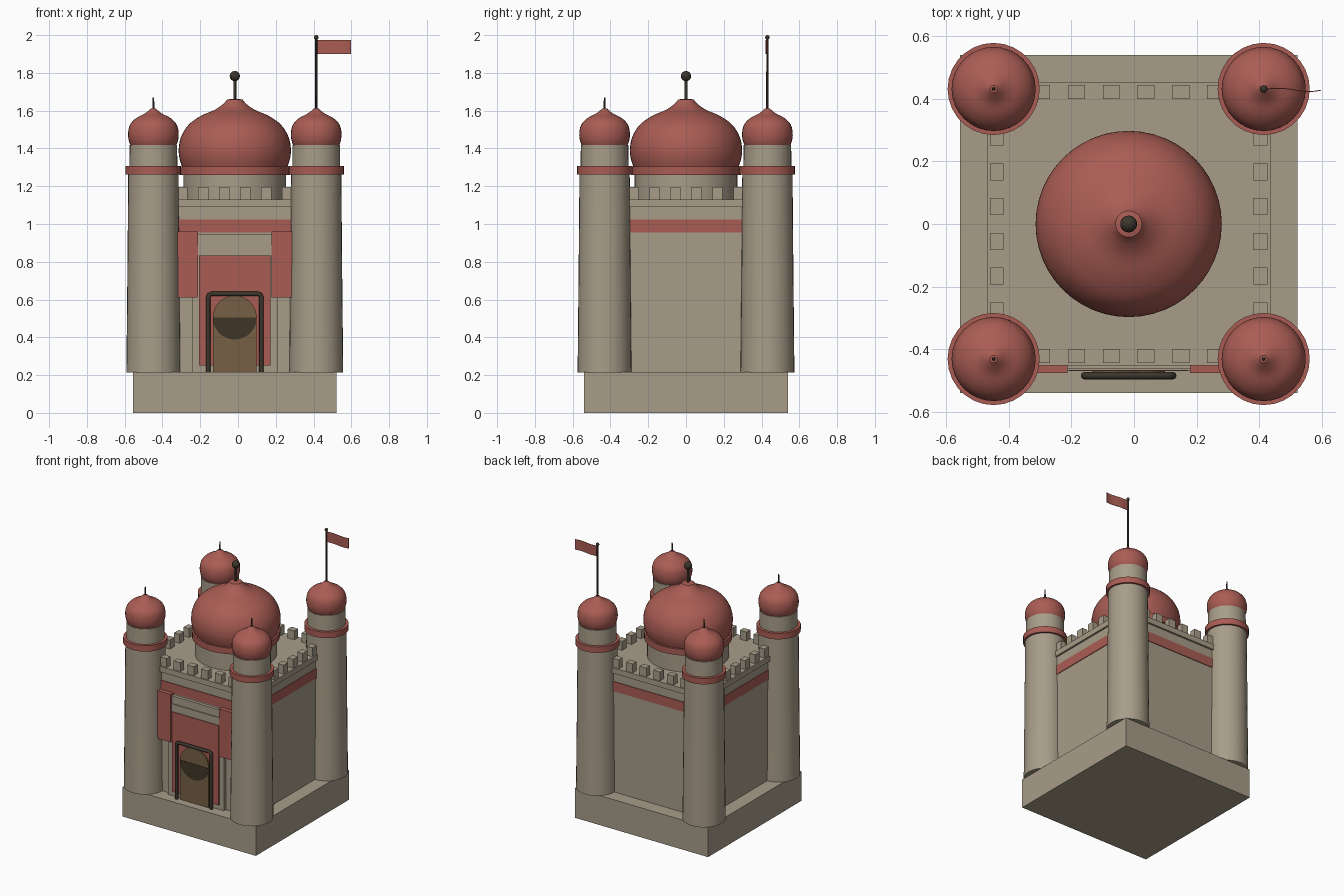
import bpy, bmesh, math
from mathutils import Matrix

if "Cube" in bpy.data.objects:
    bpy.data.objects.remove(bpy.data.objects["Cube"])

CX = -0.017      # building axis (the flag shifts the overall centre)
T = 0.431        # tower offset from the axis


def mat(name, col):
    m = bpy.data.materials.new(name)
    m.diffuse_color = (*col, 1)
    m.use_nodes = True
    m.node_tree.nodes["Principled BSDF"].inputs["Base Color"].default_value = m.diffuse_color
    return m


STONE = mat("sandstone", (0.39, 0.335, 0.25))
RED = mat("brick red", (0.40, 0.108, 0.088))
DARK = mat("dark bronze", (0.045, 0.036, 0.025))
WOOD = mat("brown wood", (0.18, 0.118, 0.06))
SHADE = mat("dark wood", (0.05, 0.036, 0.02))


def finish(name, bm, m, smooth=False):
    bmesh.ops.recalc_face_normals(bm, faces=bm.faces)
    me = bpy.data.meshes.new(name)
    bm.to_mesh(me)
    bm.free()
    me.materials.append(m)
    ob = bpy.data.objects.new(name, me)
    bpy.context.collection.objects.link(ob)
    if smooth:
        bpy.ops.object.select_all(action='DESELECT')
        ob.select_set(True)
        bpy.context.view_layer.objects.active = ob
        bpy.ops.object.shade_smooth_by_angle(angle=math.radians(35))
    return ob


def add_box(bm, x0, x1, y0, y1, z0, z1):
    mtx = Matrix.Translation(((x0 + x1) / 2, (y0 + y1) / 2, (z0 + z1) / 2)) @ \
        Matrix.Diagonal((x1 - x0, y1 - y0, z1 - z0, 1))
    bmesh.ops.create_cube(bm, size=1, matrix=mtx)


def box(name, m, *b):
    bm = bmesh.new()
    add_box(bm, *b)
    return finish(name, bm, m)


def block(name, m, half, z0, z1):
    return box(name, m, CX - half, CX + half, -half, half, z0, z1)


def lathe(name, m, prof, x, y, n=32):
    """Closed solid of revolution from (radius, z) points."""
    bm = bmesh.new()
    rings = [[bm.verts.new((x + r * math.cos(2 * math.pi * i / n),
                            y + r * math.sin(2 * math.pi * i / n), z))
              for i in range(n)] for r, z in prof]
    for a, b in zip(rings, rings[1:]):
        for i in range(n):
            j = (i + 1) % n
            bm.faces.new((a[i], a[j], b[j], b[i]))
    bm.faces.new(rings[0])
    bm.faces.new(rings[-1])
    return finish(name, bm, m, True)


def curve_profile(pts, sub=4):
    """Smooth (Catmull-Rom) version of a short profile."""
    p = [pts[0]] + pts + [pts[-1]]
    out = []
    for i in range(1, len(p) - 2):
        for k in range(sub):
            t = k / sub
            out.append(tuple(0.5 * (2 * b + (c - a) * t + (2 * a - 5 * b + 4 * c - d) * t * t
                                    + (3 * b - a - 3 * c + d) * t ** 3)
                             for a, b, c, d in zip(p[i - 1], p[i], p[i + 1], p[i + 2])))
    return out + [pts[-1]]


def plate(name, m, pts, y0, y1):
    """Outline in (x, z) extruded along y."""
    bm = bmesh.new()
    f = bm.faces.new([bm.verts.new((x, y0, z)) for x, z in pts])
    r = bmesh.ops.extrude_face_region(bm, geom=[f])
    bmesh.ops.translate(bm, vec=(0, y1 - y0, 0),
                        verts=[v for v in r["geom"] if isinstance(v, bmesh.types.BMVert)])
    return finish(name, bm, m)


# plinth, walls, band and cornice
block("plinth", STONE, 0.539, 0, 0.216)
block("main_walls", STONE, 0.438, 0.21, 1.095)
block("wall_band", RED, 0.443, 0.955, 1.025)
block("cornice", STONE, 0.452, 1.09, 1.13)

# battlements
bm = bmesh.new()
for k in range(-3, 4 - 1):
    c = (k + 0.5) * 0.111
    for s in (-1, 1):
        o = s * 0.421
        add_box(bm, CX + c - 0.027, CX + c + 0.027, o - 0.022, o + 0.022, 1.125, 1.195)
        add_box(bm, CX + o - 0.022, CX + o + 0.022, c - 0.027, c + 0.027, 1.125, 1.195)
finish("battlements", bm, STONE)

# corner towers
dome = curve_profile([(0.118, 1.41), (0.13, 1.44), (0.134, 1.48), (0.124, 1.525),
                      (0.092, 1.56), (0.045, 1.585), (0.012, 1.612)])
for sx in (-1, 1):
    for sy in (-1, 1):
        x, y = CX + sx * T, sy * T
        tag = ("left" if sx < 0 else "right") + ("_front" if sy < 0 else "_back")
        lathe("tower_shaft_" + tag, STONE,
              [(0.143, 0.214), (0.138, 0.7), (0.133, 1.27)], x, y)
        lathe("tower_ring_" + tag, RED,
              [(0.12, 1.262), (0.147, 1.262), (0.147, 1.306), (0.12, 1.306)], x, y, 28)
        lathe("tower_neck_" + tag, STONE, [(0.127, 1.27), (0.126, 1.417)], x, y)
        lathe("tower_dome_" + tag, RED, dome, x, y)
        if sx < 0 or sy < 0:
            lathe("tower_spike_" + tag, DARK, [(0.006, 1.6), (0.004, 1.67)], x, y, 8)

# flagpole and waving flag
fx, fy = CX + T, T
lathe("flagpole", DARK, [(0.007, 1.6), (0.006, 1.985)], fx, fy, 10)
bm = bmesh.new()
bmesh.ops.create_uvsphere(bm, u_segments=12, v_segments=8, radius=0.012,
                          matrix=Matrix.Translation((fx, fy, 1.988)))
finish("flagpole_knob", bm, DARK, True)
bm = bmesh.new()
N = 12
cols = []
for i in range(N + 1):
    t = i / N
    yy = fy + 0.006 * math.sin(t * 2 * math.pi) * t ** 0.5 - 0.004 * t
    cols.append([bm.verts.new((fx + 0.183 * t, yy + d, z))
                 for d, z in ((-0.0015, 1.9), (0.0015, 1.9), (0.0015, 1.975), (-0.0015, 1.975))])
for a, b in zip(cols, cols[1:]):
    for i in range(4):
        bm.faces.new((a[i], a[(i + 1) % 4], b[(i + 1) % 4], b[i]))
bm.faces.new(cols[0])
bm.faces.new(cols[-1])
finish("flag", bm, RED, True)

# central drum, ring, onion dome and finial
lathe("dome_drum", STONE, [(0.272, 1.12), (0.272, 1.27)], CX, 0, 48)
lathe("dome_ring", RED, [(0.25, 1.26), (0.292, 1.26), (0.292, 1.305), (0.25, 1.305)], CX, 0, 48)
lathe("main_dome", RED, curve_profile(
    [(0.278, 1.3), (0.292, 1.345), (0.297, 1.395), (0.285, 1.46), (0.245, 1.525),
     (0.18, 1.572), (0.105, 1.605), (0.062, 1.635), (0.042, 1.658)]) + [(0.02, 1.663)], CX, 0, 48)
lathe("finial_rod", DARK, [(0.008, 1.65), (0.008, 1.78)], CX, 0, 12)
bm = bmesh.new()
bmesh.ops.create_uvsphere(bm, u_segments=20, v_segments=12, radius=0.027,
                          matrix=Matrix.Translation((CX, 0, 1.783)))
finish("finial_ball", bm, DARK, True)

# front portal: stone surround, ledge, red panels
box("portal_surround", STONE, CX - 0.225, CX + 0.225, -0.461, -0.43, 0.21, 0.945)
box("portal_ledge", STONE, CX - 0.195, CX + 0.195, -0.468, -0.45, 0.835, 0.89)
box("portal_panel", RED, CX - 0.19, CX + 0.19, -0.470, -0.45, 0.25, 0.833)
for s in (-1, 1):
    a, b = sorted((CX + s * 0.195, CX + s * 0.305))
    box("side_panel", RED, a, b, -0.475, -0.435, 0.61, 0.96)

# arched door with its dark lower shade
R, ZC = 0.116, 0.505
arc = [(CX + R * math.cos(math.pi * i / 24), ZC + R * math.sin(math.pi * i / 24)) for i in range(25)]
plate("door", WOOD, [(CX - R, 0.215)] + [(CX + R, 0.215)] + arc, -0.480, -0.45)
bowl = [(CX + R * math.cos(math.pi * i / 24), ZC - R * math.sin(math.pi * i / 24)) for i in range(25)]
plate("door_shade", SHADE, bowl, -0.483, -0.478)

# door frame: dark rounded bar around the opening
cu = bpy.data.curves.new("door_frame", 'CURVE')
cu.dimensions = '3D'
cu.bevel_depth = 0.012
cu.bevel_resolution = 2
cu.use_fill_caps = True
sp = cu.splines.new('POLY')
w, top, c = 0.141, 0.63, 0.018
pts = [(-w, 0.216), (-w, top - c), (-w + 0.3 * c, top - 0.3 * c), (-w + c, top)]
pts += [(-x, z) for x, z in reversed(pts)]
sp.points.add(len(pts) - 1)
for p, (x, z) in zip(sp.points, pts):
    p.co = (CX + x, -0.484, z, 1)
cu.materials.append(DARK)
bpy.context.collection.objects.link(bpy.data.objects.new("door_frame", cu))
